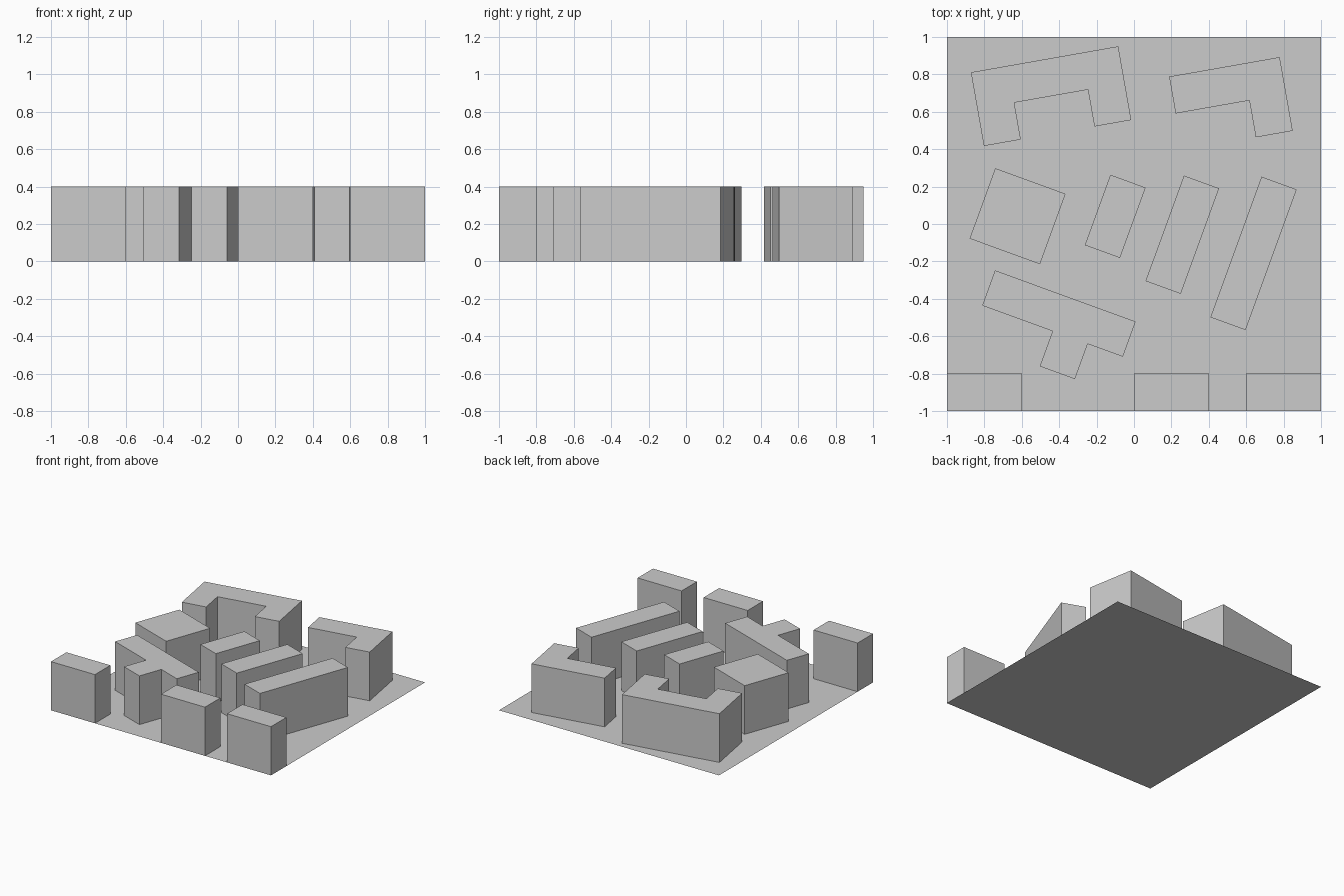
import bpy, bmesh
from math import radians
from mathutils import Matrix

if "Cube" in bpy.data.objects:
    bpy.data.objects.remove(bpy.data.objects["Cube"])

HEIGHT = 0.4


def make_object(name, bm, x=0, y=0, angle=0):
    mesh = bpy.data.meshes.new(name)
    bm.to_mesh(mesh)
    bm.free()
    obj = bpy.data.objects.new(name, mesh)
    obj.matrix_world = Matrix.Translation((x, y, 0)) @ Matrix.Rotation(radians(angle), 4, 'Z')
    bpy.context.collection.objects.link(obj)
    return obj


def building(name, x, y, angle, outline):
    """Counter-clockwise footprint, origin at its back left corner, walls down to the ground."""
    bm = bmesh.new()
    roof = bm.faces.new([bm.verts.new((u, v, HEIGHT)) for u, v in outline])
    roof.normal_update()
    walls = bmesh.ops.extrude_edge_only(bm, edges=list(roof.edges))
    low = [g for g in walls["geom"] if isinstance(g, bmesh.types.BMVert)]
    bmesh.ops.translate(bm, verts=low, vec=(0, 0, -HEIGHT))
    bmesh.ops.recalc_face_normals(bm, faces=bm.faces)
    if roof.normal.z < 0:
        bmesh.ops.reverse_faces(bm, faces=bm.faces)
    return make_object(name, bm, x, y, angle)


def rect(w, d):
    return [(0, 0), (0, -d), (w, -d), (w, 0)]


# Ground slab: a single flat sheet
bm = bmesh.new()
bmesh.ops.create_grid(bm, x_segments=1, y_segments=1, size=1)
make_object("ground_plate", bm)

# Street row along the front edge
for i, x in enumerate((-1, 0, 0.6)):
    building(f"street_block_{i + 1}", x, -0.8, 0, rect(0.4, 0.2))

# Middle quarter, turned 20 degrees clockwise
building("square_block", -0.742, 0.298, -20, rect(0.4, 0.4))
building("short_block", -0.126, 0.263, -20, rect(0.2, 0.4))
building("medium_block", 0.267, 0.259, -20, rect(0.2, 0.6))
building("long_block", 0.682, 0.253, -20, rect(0.2, 0.8))
building("t_block", -0.743, -0.248, -20,
         [(0, 0), (0, -0.2), (0.4, -0.2), (0.4, -0.4), (0.6, -0.4),
          (0.6, -0.2), (0.8, -0.2), (0.8, 0)])

# Back quarter, turned 10 degrees counter-clockwise
building("u_block", -0.872, 0.811, 10,
         [(0, 0), (0, -0.4), (0.2, -0.4), (0.2, -0.2), (0.6, -0.2),
          (0.6, -0.4), (0.8, -0.4), (0.8, 0)])
building("l_block", 0.188, 0.788, 10,
         [(0, 0), (0, -0.2), (0.4, -0.2), (0.4, -0.4), (0.6, -0.4), (0.6, 0)])
